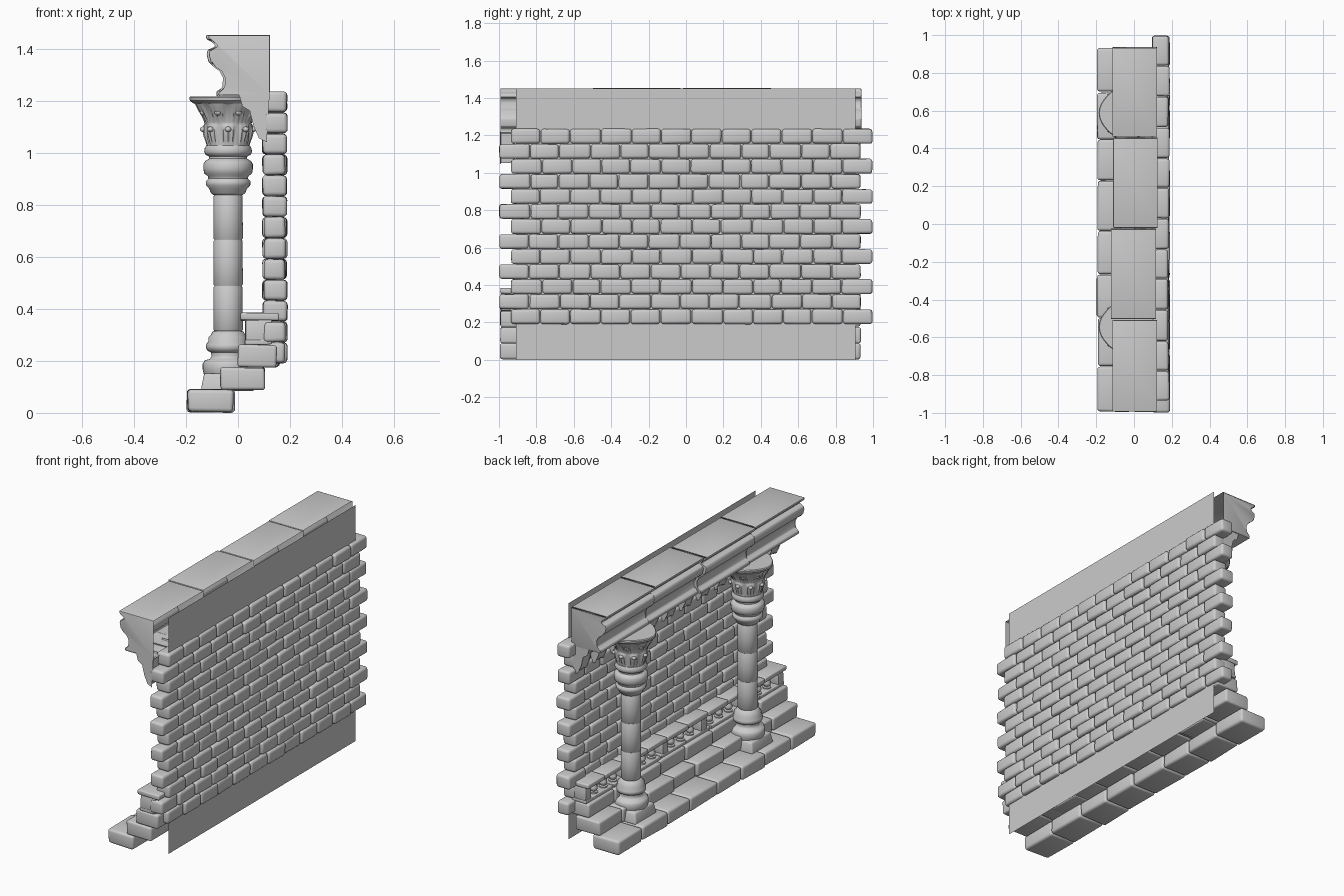
import bpy, bmesh, math, random
from mathutils import Vector

if "Cube" in bpy.data.objects:
    bpy.data.objects.remove(bpy.data.objects["Cube"])

random.seed(4)
R = random.uniform


def finish(bm, name, angle=40):
    bmesh.ops.recalc_face_normals(bm, faces=bm.faces)
    me = bpy.data.meshes.new(name)
    bm.to_mesh(me)
    bm.free()
    ob = bpy.data.objects.new(name, me)
    bpy.context.collection.objects.link(ob)
    bpy.ops.object.select_all(action='DESELECT')
    ob.select_set(True)
    bpy.context.view_layer.objects.active = ob
    bpy.ops.object.shade_smooth_by_angle(angle=math.radians(angle))
    return ob


def box(bm, lo, hi, jit=0.0):
    r = bmesh.ops.create_cube(bm, size=1)
    for v in r['verts']:
        v.co = Vector([(lo[i] if v.co[i] < 0 else hi[i]) + R(-jit, jit) for i in range(3)])


def round_edges(bm, width, seg=3):
    edges = [e for e in bm.edges if not e.is_boundary]
    bmesh.ops.bevel(bm, geom=edges, offset=width, segments=seg, profile=0.5,
                    affect='EDGES', clamp_overlap=True)


def extrude_y(bm, pts, y0, y1, closed=True):
    """Sweep an x/z profile along y, with capped ends."""
    a = [bm.verts.new((x, y0, z)) for x, z in pts]
    b = [bm.verts.new((x, y1, z)) for x, z in pts]
    n = len(pts)
    for i in range(n if closed else n - 1):
        j = (i + 1) % n
        bm.faces.new((a[i], a[j], b[j], b[i]))
    bm.faces.new(a)
    bm.faces.new(b[::-1])


def lathe(bm, pts, cx, cy, seg=32, relief=None):
    """Revolve (radius, z) points; relief(angle, z) adds carved depth."""
    rings = []
    for r, z in pts:
        ring = []
        for k in range(seg):
            t = 2 * math.pi * k / seg
            q = r + (relief(t, z) if relief else 0)
            ring.append(bm.verts.new((cx + q * math.cos(t), cy + q * math.sin(t), z)))
        rings.append(ring)
    for a, b in zip(rings, rings[1:]):
        for k in range(seg):
            j = (k + 1) % seg
            bm.faces.new((a[k], a[j], b[j], b[k]))
    bm.faces.new(rings[0][::-1])
    bm.faces.new(rings[-1])


def course(name, x0, x1, z0, z1, count, bevel=0.012, jit=0.003, vary=0.012):
    """A row of worn stones along y."""
    bm = bmesh.new()
    cuts = [-0.995 + 1.93 * i / count + (R(-.025, .025) if 0 < i < count else 0)
            for i in range(count + 1)]
    for a, b in zip(cuts, cuts[1:]):
        box(bm, (x0 + R(-vary, vary) * .6, a + .002, z0), (x1 + R(-vary, 0), b - .002, z1), jit)
    round_edges(bm, bevel)
    finish(bm, name)


# Brick wall: 13 staggered rows
bm = bmesh.new()
for row in range(13):
    z = 0.19 + row * 0.0804
    start = -0.937 if row % 2 == 0 else -1.0
    cuts = [start + 0.1613 * i + (R(-.008, .008) if 0 < i < 12 else 0) for i in range(13)]
    for a, b in zip(cuts, cuts[1:]):
        box(bm, (0.097 + R(-.004, .004), a + .002, z + .001),
            (0.186 + R(-.006, .004), b - .002, z + .0795), .002)
round_edges(bm, 0.015)
finish(bm, "brick_wall")

# Thin backing sheet
bm = bmesh.new()
bm.faces.new([bm.verts.new(p) for p in
              ((.165, -.91, 0), (.165, .905, 0), (.165, .905, 1.45), (.165, -.91, 1.45))])
finish(bm, "backing_sheet")

# Stepped base courses and balustrade rails
course("bottom_step", -0.19, -0.012, 0.003, 0.09, 8, .015)
course("middle_step", -0.066, 0.105, 0.09, 0.174, 8)
course("upper_step", 0.005, 0.16, 0.176, 0.262, 8)
course("balustrade_foot_rail", 0.025, 0.12, 0.262, 0.282, 8, .004, .001, .005)
course("balustrade_top_rail", 0.012, 0.16, 0.355, 0.385, 10, .007, .002, .006)

# Balustrade posts and balusters
bm = bmesh.new()
posts = [-0.965 + 1.87 * i / 5 for i in range(6)]
for y in posts:
    box(bm, (0.028, y - .026, 0.264), (0.13, y + .026, 0.358), .002)
round_edges(bm, 0.006, 2)
finish(bm, "balustrade_posts")

bm = bmesh.new()
bal = [(.024, .28), (.024, .289), (.015, .293), (.022, .305), (.023, .315),
       (.013, .333), (.012, .340), (.022, .346), (.022, .358)]
for y in posts[:-1]:
    for k in (1, 2, 3):
        lathe(bm, bal, 0.06, y + 0.0935 * k, 14)
finish(bm, "balusters", 50)

# Entablature: four moulded blocks, open at the back
cornice = [(.12, 1.453), (-.118, 1.453), (-.115, 1.437), (-.08, 1.422), (-.077, 1.406),
           (-.11, 1.398), (-.115, 1.38), (-.107, 1.348), (-.085, 1.335), (-.065, 1.315),
           (-.046, 1.29), (-.05, 1.25), (-.077, 1.237), (-.077, 1.218), (.12, 1.218)]
bm = bmesh.new()
cuts = [-0.995, -0.505, -0.022, 0.46, 0.94]
for (a, b), dx in zip(zip(cuts, cuts[1:]), (.003, -.006, .007, .002)):
    dz = R(-.003, .001)
    extrude_y(bm, [(x + (dx if x < .1 else dx * .5), z + dz) for x, z in cornice],
              a + .002, b - .002, closed=False)
round_edges(bm, 0.005, 2)
finish(bm, "entablature", 35)

# Corbels carrying the entablature off the wall
bracket = [(.012, 1.217), (.022, 1.182), (.05, 1.165), (.065, 1.105), (.085, 1.06),
           (.105, 1.05), (.115, 1.217)]
bm = bmesh.new()
for i in range(12):
    y = -0.955 + i * 0.168
    extrude_y(bm, bracket, y - .04, y + .04)
box(bm, (0.03, -0.98, 1.178), (0.11, 0.925, 1.217))
round_edges(bm, 0.006, 2)
finish(bm, "corbels")

# Columns
CX = -0.038
base = [(.092, .145), (.096, .158), (.098, .17), (.098, .188), (.09, .202), (.07, .207),
        (.064, .218), (.066, .232), (.08, .24), (.085, .25), (.085, .262), (.076, .275),
        (.076, .29), (.066, .3), (.06, .312)]
neck = [(.057, .838), (.066, .845), (.073, .862), (.085, .875), (.086, .89), (.076, .9),
        (.078, .91), (.092, .92), (.095, .938), (.095, .957), (.088, .968), (.073, .977),
        (.073, .985), (.086, .992), (.092, 1.003), (.09, 1.017), (.084, 1.028)]


def smooth_bell(z):
    u = (z - 1.02) / 0.17
    return 0.08 + 0.012 * u + 0.034 * max(u, 0) ** 4


def leaves(t, z):
    """Two staggered rows of carved leaves."""
    u = (z - 1.02) / 0.17
    low = u < 0.5
    w = (u / .5) if low else (u - .5) / .5
    lobe = abs(math.cos(4 * t + (0 if low else math.pi / 2)))
    vein = 0.003 * math.cos(32 * t)
    return (0.016 * lobe * w + vein) * math.sin(math.pi * min(w, 1) * .85 + .1)


for n, cy in ((1, -0.545), (2, 0.588)):
    # square plinth
    bm = bmesh.new()
    box(bm, (CX - .105, cy - .105, .085), (CX + .105, cy + .105, .152))
    for v in bm.verts:
        if v.co.z > .12:
            v.co.x = CX + (v.co.x - CX) * .88
            v.co.y = cy + (v.co.y - cy) * .88
    round_edges(bm, .01)
    finish(bm, f"column_plinth_{n}")
    # turned base, three shaft drums, turned neck
    prof = list(base)
    for a, b in ((.314, .488), (.488, .665), (.665, .838)):
        prof += [(.053, a + .001), (.057, a + .006), (.056, (a + b) / 2), (.056, b - .006),
                 (.053, b - .001)]
    bm = bmesh.new()
    lathe(bm, prof + neck, CX, cy, 36)
    finish(bm, f"column_shaft_{n}", 50)
    # carved bell
    bm = bmesh.new()
    zs = [1.02 + 0.17 * i / 28 for i in range(29)]
    lathe(bm, [(smooth_bell(z), z) for z in zs], CX, cy, 96, leaves)
    # curled leaf tips and scrolls
    for ring, (z, r, s) in enumerate(((1.09, .096, .013), (1.155, .102, .015))):
        for k in range(8):
            t = math.pi / 4 * (k + ring * .5)
            g = bmesh.ops.create_uvsphere(bm, u_segments=10, v_segments=8, radius=s)
            for v in g['verts']:
                v.co.z *= .8
                v.co += Vector((CX + r * math.cos(t), cy + r * math.sin(t), z))
    finish(bm, f"capital_carving_{n}", 60)
    # flared round cap slab
    bm = bmesh.new()
    lathe(bm, [(.095, 1.17), (.115, 1.182), (.128, 1.19), (.137, 1.196), (.142, 1.2),
               (.144, 1.212), (.14, 1.217)], CX, cy, 36,
          lambda t, z: .005 * math.cos(4 * t) if z > 1.185 else 0)
    finish(bm, f"capital_slab_{n}", 35)
